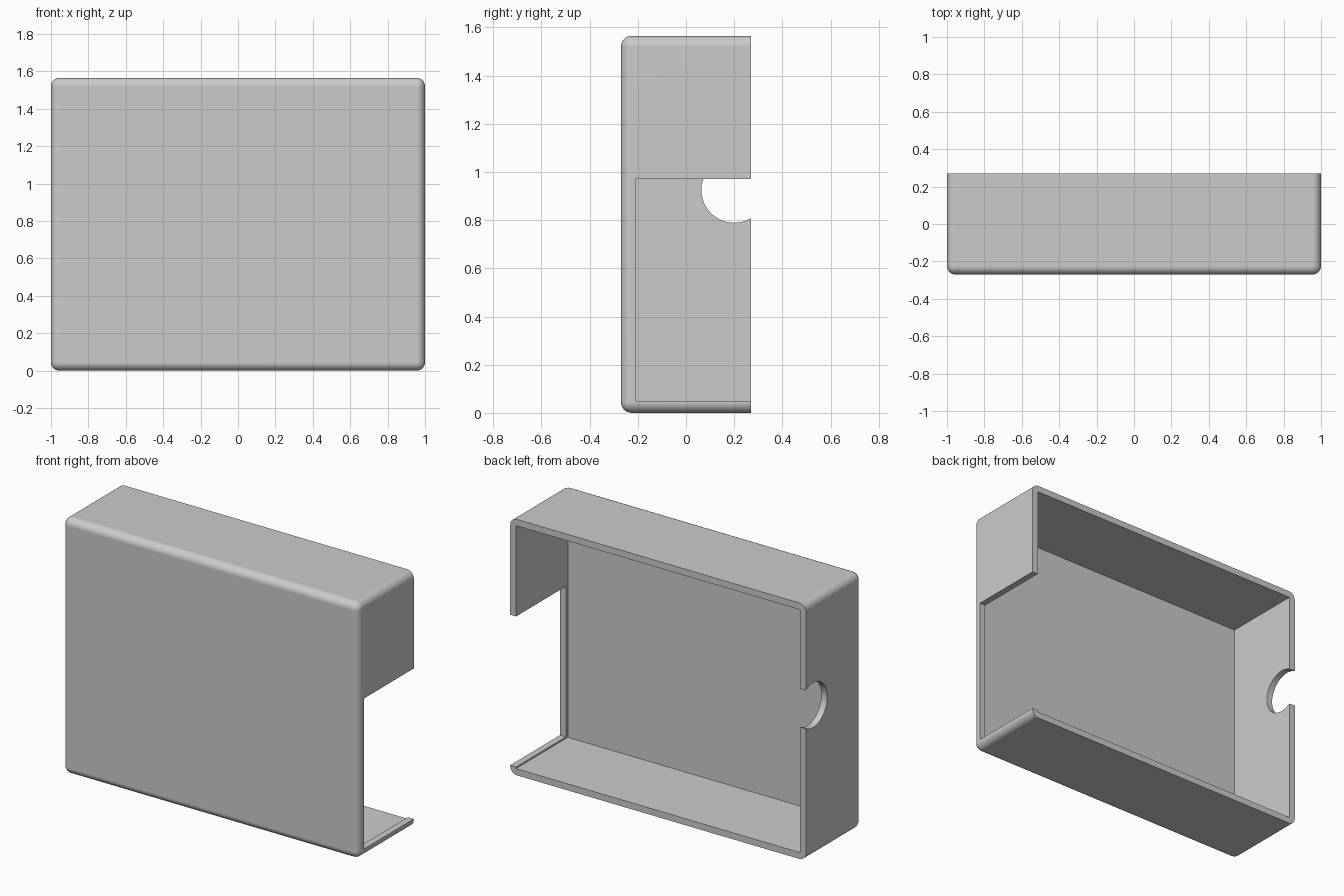
import bpy, bmesh, math
from mathutils import Matrix

cube = bpy.data.objects.get("Cube")
if cube:
    bpy.data.objects.remove(cube, do_unlink=True)

W, D, H = 2.0, 0.54, 1.565    # outer size
WALL, RADIUS = 0.04, 0.045    # wall thickness, outer edge rounding
BACK = D / 2

grey = bpy.data.materials.new("plain grey")
grey.use_nodes = True
colour = (0.6, 0.6, 0.6, 1)
grey.diffuse_color = colour
grey.node_tree.nodes["Principled BSDF"].inputs["Base Color"].default_value = colour


def finish(name, bm):
    mesh = bpy.data.meshes.new(name)
    bm.to_mesh(mesh)
    bm.free()
    mesh.materials.append(grey)
    obj = bpy.data.objects.new(name, mesh)
    bpy.context.collection.objects.link(obj)
    return obj


def box(lo, hi):
    bm = bmesh.new()
    bmesh.ops.create_cube(bm, size=1)
    for v in bm.verts:
        v.co = [(a + b) / 2 + c * (b - a) for a, b, c in zip(lo, hi, v.co)]
    return bm


# Outer shell: every edge rounded except the rim of the open back
bm = box((-W / 2, -BACK, 0), (W / 2, BACK, H))
rounded = [e for e in bm.edges if min(v.co.y for v in e.verts) < 0]
bmesh.ops.bevel(bm, geom=rounded, offset=RADIUS, segments=8, profile=0.5, affect='EDGES')
case = finish("case", bm)

# Sharp-cornered cavity, open at the back
cavity = finish("cavity_cutter", box((-W / 2 + WALL, -BACK + WALL, WALL),
                                     (W / 2 - WALL, BACK + 0.2, H - WALL)))

# Large opening in the left wall, leaving a small lip at the front and floor
opening = finish("side_opening_cutter", box((W / 2 - 0.2, -0.21, 0.05),
                                            (W / 2 + 0.2, BACK + 0.3, 0.97)))

# Round cable notch in the right wall, breaking through the back rim
bm = bmesh.new()
place = Matrix.Translation((-W / 2, 0.2, 0.925)) @ Matrix.Rotation(math.pi / 2, 4, 'Y')
bmesh.ops.create_cone(bm, cap_ends=True, segments=64, radius1=0.136, radius2=0.136,
                      depth=0.3, matrix=place)
notch = finish("cable_notch_cutter", bm)

# Cut the shell, then discard the cutters
bpy.context.view_layer.objects.active = case
for cutter in (cavity, opening, notch):
    cutter.hide_render = True
    mod = case.modifiers.new(cutter.name, 'BOOLEAN')
    mod.operation, mod.solver, mod.object = 'DIFFERENCE', 'EXACT', cutter
    bpy.ops.object.modifier_apply(modifier=mod.name)
    bpy.data.objects.remove(cutter, do_unlink=True)

# Smooth roundings with flat panels
bpy.ops.object.select_all(action='DESELECT')
case.select_set(True)
bpy.ops.object.shade_smooth_by_angle(angle=math.radians(30))
weighted = case.modifiers.new("flat panels", 'WEIGHTED_NORMAL')
weighted.keep_sharp = True
